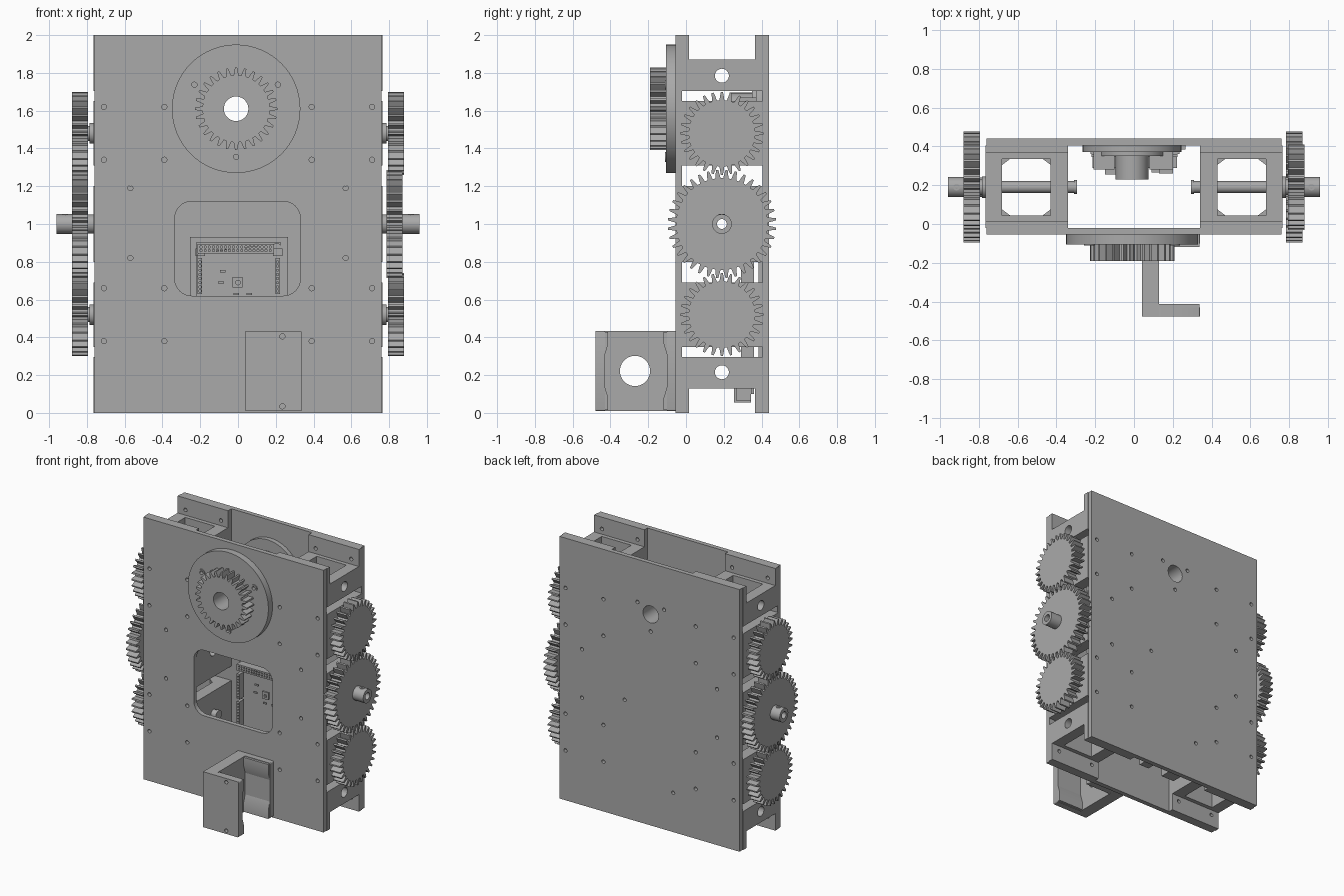
import bpy, bmesh, math
from mathutils import Matrix, Vector

cube = bpy.data.objects.get("Cube")
if cube:
    bpy.data.objects.remove(cube, do_unlink=True)

grey = bpy.data.materials.new("plain grey")
grey.use_nodes = True
COLOR = (0.4, 0.4, 0.4, 1)
grey.diffuse_color = COLOR
grey.node_tree.nodes["Principled BSDF"].inputs["Base Color"].default_value = COLOR

# Outlines are drawn in a plane and extruded along the named axis
AXES = {"X": ((0, 0, 1), (1, 0, 0), (0, 1, 0)),
        "Y": ((1, 0, 0), (0, 0, -1), (0, 1, 0)),
        "Z": ((1, 0, 0), (0, 1, 0), (0, 0, 1))}


def circle(u, v, r, n=32):
    return [(u + r * math.cos(math.tau * i / n), v + r * math.sin(math.tau * i / n)) for i in range(n)]


def rect(u0, u1, v0, v1):
    return [(u0, v0), (u1, v0), (u1, v1), (u0, v1)]


def round_rect(u0, u1, v0, v1, r, n=8):
    pts = []
    corners = [(u1 - r, v1 - r), (u0 + r, v1 - r), (u0 + r, v0 + r), (u1 - r, v0 + r)]
    for k, (u, v) in enumerate(corners):
        for i in range(n + 1):
            a = math.pi / 2 * (k + i / n)
            pts.append((u + r * math.cos(a), v + r * math.sin(a)))
    return pts


def gear_outline(u, v, tip, root, teeth, phase):
    mid = (tip + root) / 2
    tooth = [(-.33, root), (-.22, mid), (-.11, tip), (.11, tip), (.22, mid), (.33, root)]
    pts = []
    for i in range(teeth):
        for f, r in tooth:
            a = phase + (i + f) * math.tau / teeth
            pts.append((u + r * math.cos(a), v + r * math.sin(a)))
    return pts


def plate(name, axis, lo, hi, outer, holes=()):
    """Extrude an outline with holes from lo to hi along an axis."""
    lo, hi = min(lo, hi), max(lo, hi)
    curve = bpy.data.curves.new(name, "CURVE")
    curve.dimensions = "2D"
    curve.fill_mode = "BOTH"
    curve.extrude = (hi - lo) / 2
    for ring in [outer, *holes]:
        spline = curve.splines.new("POLY")
        spline.points.add(len(ring) - 1)
        for point, (u, v) in zip(spline.points, ring):
            point.co = (u, v, 0, 1)
        spline.use_cyclic_u = True
    temp = bpy.data.objects.new(name + " outline", curve)
    bpy.context.collection.objects.link(temp)
    deps = bpy.context.evaluated_depsgraph_get()
    mesh = bpy.data.meshes.new_from_object(temp.evaluated_get(deps))
    bpy.data.objects.remove(temp, do_unlink=True)
    shift = Vector([(lo + hi) / 2 if a == axis else 0 for a in "XYZ"])
    mesh.transform(Matrix.Translation(shift) @ Matrix(AXES[axis]).to_4x4())
    bm = bmesh.new()
    bm.from_mesh(mesh)
    bmesh.ops.remove_doubles(bm, verts=bm.verts, dist=1e-5)
    bmesh.ops.recalc_face_normals(bm, faces=bm.faces)
    bm.to_mesh(mesh)
    bm.free()
    mesh.materials.clear()
    mesh.materials.append(grey)
    obj = bpy.data.objects.new(name, mesh)
    bpy.context.collection.objects.link(obj)
    bpy.context.view_layer.objects.active = obj
    for other in bpy.context.selected_objects:
        other.select_set(False)
    obj.select_set(True)
    bpy.ops.object.shade_smooth_by_angle(angle=math.radians(25))
    return obj


def box(name, x0, x1, y0, y1, z0, z1):
    return plate(name, "Z", z0, z1, rect(x0, x1, y0, y1))


# Front and back panels with screw holes
DX, DZ = -0.01, 1.61
CY = 0.19
screws = [(s * x, z) for s in (-1, 1) for x in (.39, .71) for z in (.38, .66, 1.34, 1.62)]
screws += [(s * .57, z) for s in (-1, 1) for z in (.82, 1.19)]
panel = rect(-.76, .76, 0, 2)
drilled = [circle(x, z, .014, 12) for x, z in screws]
bore = circle(DX, DZ, .065)
window = round_rect(-.335, .33, .62, 1.12, .09)
plate("front_panel", "Y", -.055, -.02, panel, drilled + [bore, window])
triple = [(DX + .255 * math.cos(a), DZ + .255 * math.sin(a))
          for a in map(math.radians, (30, 150, 270))]
inner_triple = [circle(DX + .13 * math.cos(a), DZ + .13 * math.sin(a), .014, 12)
                for a in map(math.radians, (30, 150, 270))]
board_screws = [circle(x, z, .014, 12) for x, z in ((-.2, .3), (.21, .9))]
plate("back_panel", "Y", .405, .44, panel, drilled + [bore] + inner_triple + board_screws)

# Turntable disc with its gear on the front
plate("front_disc", "Y", -.105, -.055, circle(DX, DZ, .34, 64),
      [bore] + [circle(x, z, .014, 12) for x, z in triple])
plate("front_gear", "Y", -.19, -.105, gear_outline(DX, DZ, .218, .178, 28, math.pi / 2), [bore])
for x, z in triple:
    plate("disc_screw", "Y", -.112, -.105, circle(x, z, .026, 20), [circle(x, z, .014, 12)])

# Bearing holder inside the back panel
plate("holder_flange", "Y", .37, .405, circle(DX, DZ, .255, 48), [bore])
plate("holder_step", "Y", .35, .37, circle(DX, DZ, .17, 40), [bore])
plate("holder_tube", "Y", .23, .35, circle(DX, DZ, .085), [bore])
for x0, x1 in ((-.21, -.1), (.08, .2)):
    box("holder_lug", x0, x1, .28, .37, DZ - .06, DZ + .06)
box("holder_clip", .13, .2, .26, .28, DZ - .03, DZ + .03)

# Side frames, shafts and gear trains
for s, side in ((1, "left"), (-1, "right")):
    def span(a, b):
        return sorted((s * a, s * b))

    walls = (("inner", .34, .43), ("outer", .68, .765))
    # End frames: open U shape with a cross wall
    for z0, z1, w0, w1 in ((0, .295, .13, .295), (1.705, 2, 1.705, 1.87)):
        for y0, y1 in ((-.02, .015), (.365, .405)):
            holes = [circle(s * x, (.09 if z0 < 1 else 1.91), .014, 12) for x in (.4, .7)]
            plate(side + "_end_strip", "Y", y0, y1, rect(*span(.34, .765), z0, z1), holes)
        for label, a, b in walls:
            plate(f"{side}_{label}_end_wall", "X", *span(a, b), rect(.015, .365, w0, w1),
                  [circle(CY, .215 if z0 < 1 else 1.785, .037)])
        for y0, y1 in ((.015, .045), (.335, .365)):
            box(side + "_end_rib", *span(.43, .68), y0, y1, w0, w1)
    # Bearing frames around each axle
    for z, half, hole in ((.52, .17, .032), (1, .2, .04), (1.48, .17, .032)):
        for label, a, b in walls:
            plate(f"{side}_{label}_bearing_wall", "X", *span(a, b),
                  rect(-.02, .405, z - half, z + half), [circle(CY, z, hole)])
        for y0, y1 in ((-.02, .045), (.335, .405)):
            box(side + "_bearing_strip", *span(.43, .68), y0, y1, z - half, z + half)
        # Chamfer gussets in the frame corners
        for x, dx in ((.43, .04), (.68, -.04)):
            for y, dy in ((.045, .03), (.335, -.03)):
                plate(side + "_gusset", "Z", z - half, z + half,
                      [(s * x, y), (s * (x + dx), y), (s * x, y + dy)])
    for z in (.52, 1.48):
        plate(side + "_shaft", "X", *span(.31, .86), circle(CY, z, .031))
        plate(side + "_shaft_head", "X", *span(.295, .31), circle(CY, z, .036))
        plate(side + "_shaft_collar", "X", *span(.765, .785), circle(CY, z, .055))
        plate(side + "_shaft_spacer", "X", *span(.785, .8), circle(CY, z, .04))
        plate(side + "_small_gear", "X", *span(.795, .88),
              gear_outline(CY, z, .22, .176, 28, math.pi / 2))
    big = (.785, .87) if s > 0 else (.795, .88)
    hub_bore = [circle(CY, 1, .026, 24)]
    plate(side + "_big_gear", "X", *span(*big),
          gear_outline(CY, 1, .287, .243, 36, math.pi / 2 + math.pi / 36), hub_bore)
    plate(side + "_hub", "X", *span(big[1], .96), circle(CY, 1, .052), hub_bore)
    plate(side + "_hub_neck", "X", *span(.765, big[0]), circle(CY, 1, .05), hub_bore)
    plate(side + "_set_screw", "Z", 1.045, 1.054, circle(s * .915, CY, .017, 16),
          [circle(s * .915, CY, .009, 12)])

# Sensor bracket: channel open to one side
plate("bracket_wall", "X", .04, .13, rect(-.478, -.055, .01, .433), [circle(-.27, .222, .08, 40)])
bolts = [circle(.235, z, .014, 12) for z in (.035, .405)]
for name, y0, y1, ridge in (("front", -.478, -.43, -.412), ("back", -.1, -.055, -.118)):
    flange = round_rect(.12, .34, .01, .433, .01, 3)
    plate(f"bracket_{name}_flange", "Y", y0, y1, flange, bolts)
    inner = y1 if name == "front" else y0
    for end, slope, tip in ((.014, .08, .14), (.429, .365, .305)):
        plate(f"bracket_{name}_pad", "X", .13, .338,
              [(inner, end), (ridge, end), (ridge, slope), (inner, tip)])

# Controller board with headers, chips and ports
box("board_mount", -.255, .265, .385, .405, .12, .93)
plate("circuit_board", "Y", .345, .36, rect(-.22, .225, .1, .905),
      [circle(x, z, .015, 12) for x, z in ((-.2, .83), (.21, .88), (-.2, .2), (.21, .2))])
for x in (-.2, .21):
    for z in (.2, .85):
        box("standoff", x - .025, x + .025, .36, .385, z - .02, z + .02)
pins = [rect(-.2 + i * .0215, -.19 + i * .0215, z, z + .01) for i in range(18) for z in (.855, .873)]
plate("top_header", "Y", .29, .345, rect(-.215, .19, .845, .893), pins)
for x in (-.202, .21):
    for z0, z1 in ((.22, .4), (.42, .61), (.63, .82)):
        sockets = [rect(x - .005, x + .005, z0 + .01 + i * .022, z0 + .02 + i * .022) for i in range(8)]
        plate("side_header", "Y", .29, .345, rect(x - .012, x + .012, z0, z1), sockets)
plate("main_chip", "Y", .33, .345, rect(-.03, .025, .665, .72), [circle(0, .69, .012, 12)])
for x, z in ((-.08, .75), (-.09, .69), (.06, .63), (-.01, .63)):
    box("small_chip", x - .015, x + .015, .335, .345, z - .006, z + .006)
plate("data_port", "Z", .055, .21, rect(-.15, -.04, .255, .345))
plate("power_port", "Z", .065, .25, rect(.09, .17, .265, .345))
